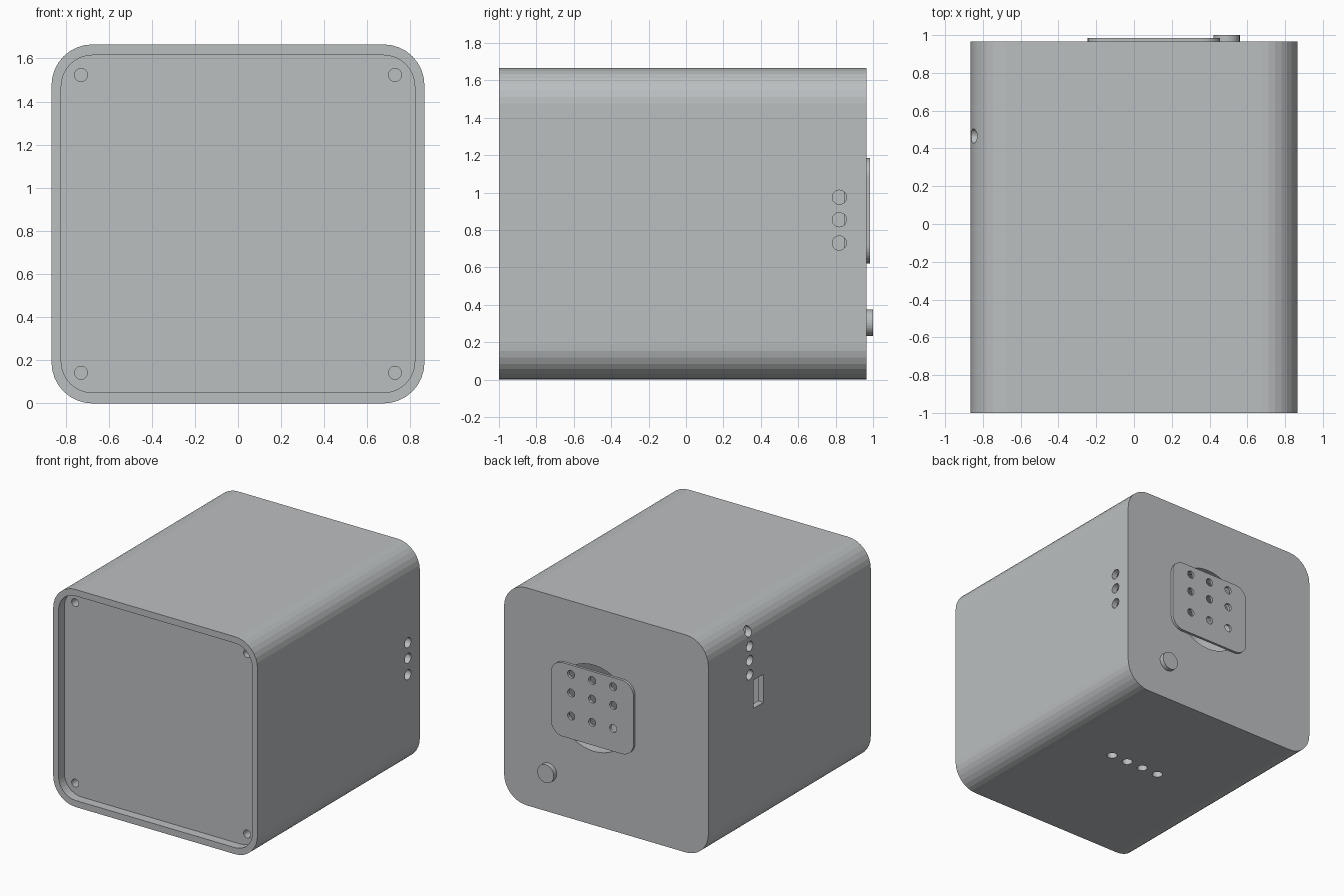
import bpy, bmesh
from math import sin, cos, pi
from mathutils import Vector

if "Cube" in bpy.data.objects:
    bpy.data.objects.remove(bpy.data.objects["Cube"], do_unlink=True)

gray = bpy.data.materials.new("warm_gray_plastic")
gray.use_nodes = True
COLOR = (0.50, 0.52, 0.53, 1)
gray.diffuse_color = COLOR
gray.node_tree.nodes["Principled BSDF"].inputs["Base Color"].default_value = COLOR


def rounded(cx, cz, w, h, r, steps=8):
    """Rounded rectangle outline around a centre."""
    pts = []
    for q, (sx, sz) in enumerate([(1, 1), (-1, 1), (-1, -1), (1, -1)]):
        for i in range(steps + 1):
            a = (q + i / steps) * pi / 2
            pts.append((cx + sx * (w / 2 - r) + r * cos(a),
                        cz + sz * (h / 2 - r) + r * sin(a)))
    return pts


def circle(cx, cz, r, n=24):
    return [(cx + r * cos(2 * pi * i / n), cz + r * sin(2 * pi * i / n)) for i in range(n)]


def box(u0, u1, v0, v1):
    return [(u0, v0), (u1, v0), (u1, v1), (u0, v1)]


PLACE = {"x": lambda u, v, d: (d, u, v),
         "y": lambda u, v, d: (u, d, v),
         "z": lambda u, v, d: (u, v, d)}


def prism(name, outlines, start, end, axis="y"):
    """Extrude one or more separate outlines along an axis."""
    bm = bmesh.new()
    for outline in outlines:
        base = bm.faces.new([bm.verts.new(PLACE[axis](u, v, start)) for u, v in outline])
        top = bmesh.ops.extrude_face_region(bm, geom=[base])["geom"]
        shift = Vector(PLACE[axis](0, 0, end - start))
        bmesh.ops.translate(bm, vec=shift,
                            verts=[g for g in top if isinstance(g, bmesh.types.BMVert)])
    bmesh.ops.recalc_face_normals(bm, faces=bm.faces)
    mesh = bpy.data.meshes.new(name)
    bm.to_mesh(mesh)
    bm.free()
    mesh.materials.append(gray)
    ob = bpy.data.objects.new(name, mesh)
    bpy.context.collection.objects.link(ob)
    return ob


def cut(target, outlines, start, end, axis="y"):
    """Subtract prisms from a part and discard the cutter."""
    cutter = prism("cutter", outlines, start, end, axis)
    cutter.hide_render = True
    mod = target.modifiers.new("cut", "BOOLEAN")
    mod.operation, mod.solver, mod.object = "DIFFERENCE", "EXACT", cutter
    bpy.context.view_layer.objects.active = target
    bpy.ops.object.modifier_apply(modifier=mod.name)
    bpy.data.objects.remove(cutter, do_unlink=True)


MID = 0.8325
BACK = 0.965
HOLE = 0.038

# Hollow housing, open at the front
housing = prism("housing", [rounded(0, MID, 1.73, 1.665, 0.19)], -1, BACK)
cut(housing, [rounded(0, MID, 1.64, 1.565, 0.145)], -1.2, 0.845)

# Speaker opening in the back
cut(housing, [circle(0.105, 0.895, 0.33, 48)], 0.7, 1.1)

# Three holes on the left side
cut(housing, [circle(0.82, z, HOLE) for z in (0.73, 0.855, 0.975)], 0.7, 1.0, "x")

# Four holes and a port slot on the right side
side_cuts = [circle(0.465, 1.22 + 0.109 * i, HOLE) for i in range(4)]
side_cuts.append(box(0.30, 0.42, 0.945, 1.16))
cut(housing, side_cuts, -1.0, -0.7, "x")

# Row of holes underneath
cut(housing, [circle(0.264 - 0.144 * i, 0.065, HOLE) for i in range(4)], -0.1, 0.15, "z")

# Recessed front panel with corner screw holes
panel = prism("front_panel", [rounded(0, MID, 1.64, 1.565, 0.145)], -0.93, -0.86)
cut(panel, [circle(x, z, 0.03) for x in (-0.728, 0.728) for z in (0.142, 1.523)], -1.0, -0.8)

# Perforated plate over the speaker opening
plate = prism("back_plate", [rounded(0.105, 0.9025, 0.70, 0.565, 0.1)], BACK, 0.985)
cut(plate, [circle(0.105 + 0.178 * i, z, 0.03) for i in (-1, 0, 1)
            for z in (0.795, 0.972, 1.115)], 0.9, 1.1)

# Round button on the back
prism("back_button", [circle(0.49, 0.304, 0.07, 32)], BACK - 0.01, 1.0)
